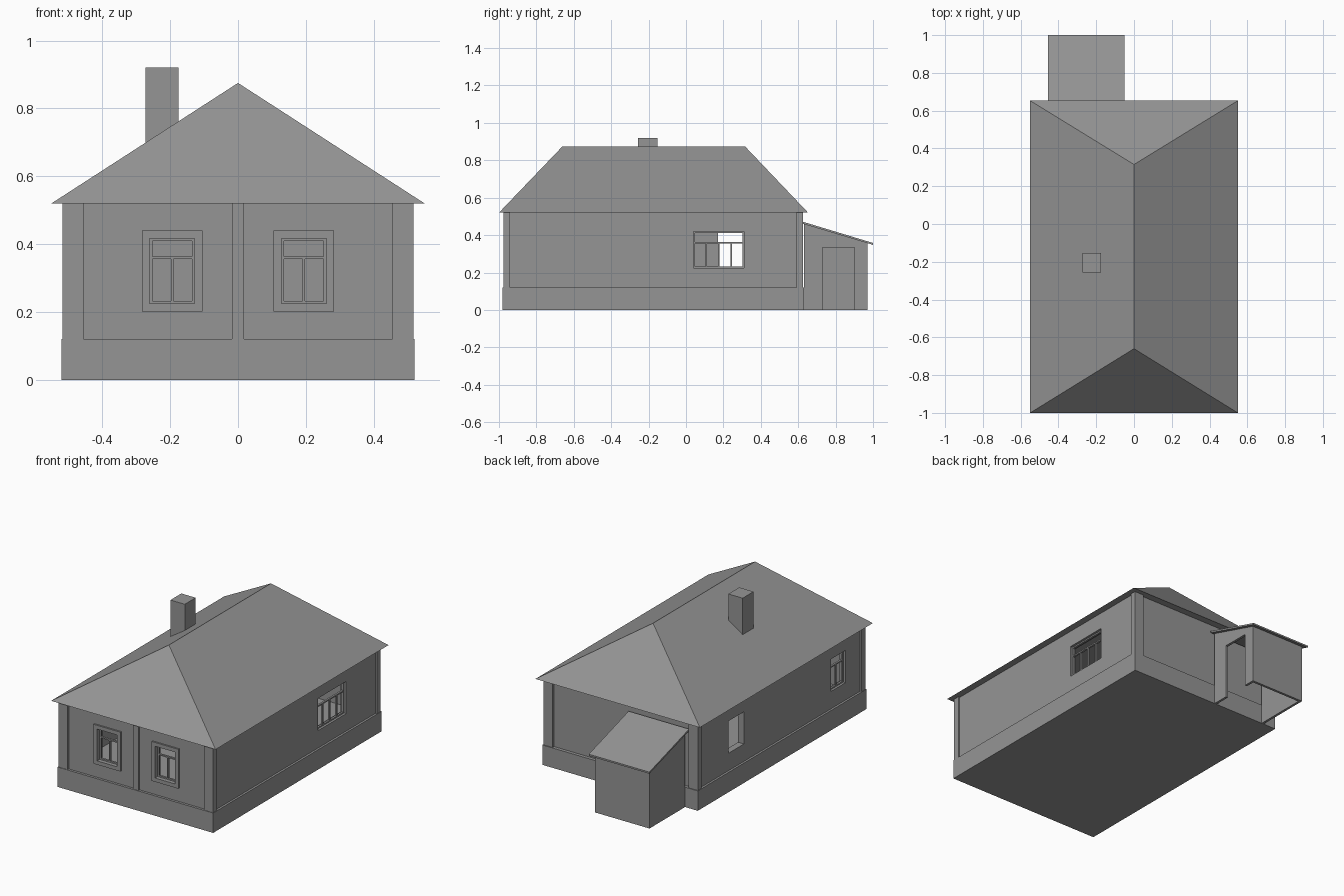
import bpy, bmesh

cube = bpy.data.objects.get("Cube")
if cube:
    bpy.data.objects.remove(cube, do_unlink=True)

GREY = (0.3, 0.3, 0.3, 1)
grey = bpy.data.materials.new("plain_grey")
grey.use_nodes = True
grey.diffuse_color = GREY
grey.node_tree.nodes["Principled BSDF"].inputs["Base Color"].default_value = GREY


def add_object(name, bm):
    bmesh.ops.recalc_face_normals(bm, faces=bm.faces)
    mesh = bpy.data.meshes.new(name)
    bm.to_mesh(mesh)
    bm.free()
    mesh.materials.append(grey)
    obj = bpy.data.objects.new(name, mesh)
    bpy.context.collection.objects.link(obj)
    return obj


def box(name, x, y, z):
    """Box from three (low, high) ranges."""
    bm = bmesh.new()
    bmesh.ops.create_cube(bm, size=1)
    for v in bm.verts:
        v.co = [r[0] + (c + 0.5) * (r[1] - r[0]) for c, r in zip(v.co, (x, y, z))]
    return add_object(name, bm)


def prism(name, profile, x0, x1):
    """Profile in (y, z), extruded along x."""
    bm = bmesh.new()
    face = bm.faces.new([bm.verts.new((x0, y, z)) for y, z in profile])
    new = bmesh.ops.extrude_face_region(bm, geom=[face])["geom"]
    for v in new:
        if isinstance(v, bmesh.types.BMVert):
            v.co.x = x1
    return add_object(name, bm)


def wall(name, axis, pos, span, openings):
    """Thick wall along x or y with rectangular openings (u0, u1, z0, z1)."""
    us = sorted({*span, *(u for o in openings for u in o[:2])})
    zs = sorted({BASE, EAVE, *(z for o in openings for z in o[2:])})
    bm = bmesh.new()
    grid = {(u, z): bm.verts.new((u, pos, z) if axis == "x" else (pos, u, z))
            for u in us for z in zs}
    for u0, u1 in zip(us, us[1:]):
        for z0, z1 in zip(zs, zs[1:]):
            cu, cz = (u0 + u1) / 2, (z0 + z1) / 2
            if not any(a < cu < b and c < cz < d for a, b, c, d in openings):
                bm.faces.new([grid[k] for k in ((u0, z0), (u1, z0), (u1, z1), (u0, z1))])
    obj = add_object(name, bm)
    solid = obj.modifiers.new("thickness", "SOLIDIFY")
    solid.thickness, solid.offset = 0.04, 0
    return obj


def bars(name, axis, pos, opening, uprights, t=0.004):
    """Sash frame, transom and glazing bars inside an opening."""
    u0, u1, z0, z1 = opening
    rail = 0.36
    parts = [(u0, u1, z0, z0 + 2 * t), (u0, u1, z1 - 2 * t, z1),
             (u0, u0 + 2 * t, z0, z1), (u1 - 2 * t, u1, z0, z1),
             (u0, u1, rail - t, rail + t)]
    parts += [(u - t, u + t, z0, rail) for u in uprights]
    depth = (pos - 0.006, pos + 0.006)
    for i, (a, b, c, d) in enumerate(parts):
        x, y = ((a, b), depth) if axis == "x" else (depth, (a, b))
        box(f"{name}_bar_{i}", x, y, (c, d))


BASE, EAVE, RIDGE = 0.12, 0.52, 0.875

# Plinth
box("plinth", (-0.52, 0.52), (-0.98, 0.63), (0, BASE))

# Walls with window openings
front_windows = {"right": (-0.26, -0.128, 0.225, 0.417),
                 "left": (0.128, 0.26, 0.225, 0.417)}
side_window = (0.04, 0.31, 0.225, 0.42)
small_window = (-0.80, -0.66, 0.225, 0.42)
rear_window = (0.17, 0.32, 0.225, 0.42)
wall("front_wall", "x", -0.945, (-0.5, 0.5), list(front_windows.values()))
wall("back_wall", "x", 0.59, (-0.5, 0.5), [])
wall("left_wall", "y", 0.487, (-0.96, 0.605), [side_window])
wall("right_wall", "y", -0.487, (-0.96, 0.605), [small_window, rear_window])

# Pilasters on the corners and front middle
for side, s in (("right", -1), ("left", 1)):
    x = tuple(sorted((s * 0.455, s * 0.517)))
    box(f"front_{side}_pilaster", x, (-0.977, -0.94), (BASE, EAVE))
    box(f"back_{side}_pilaster", x, (0.59, 0.625), (BASE, EAVE))
box("front_middle_pilaster", (-0.018, 0.018), (-0.977, -0.94), (BASE, EAVE))

# Window frames and trims
for side, o in front_windows.items():
    bars(f"front_{side}_window", "x", -0.945, o, [(o[0] + o[1]) / 2])
    a, b, c, d, w = *o, 0.023
    for i, (u0, u1, z0, z1) in enumerate((
            (a - w, a, c - w, d + w), (b, b + w, c - w, d + w),
            (a, b, c - w, c), (a, b, d, d + w))):
        box(f"front_{side}_trim_{i}", (u0, u1), (-0.975, -0.96), (z0, z1))
bars("left_window", "y", 0.487, side_window, [0.108, 0.175, 0.243])
bars("right_window", "y", -0.487, small_window, [-0.73])

# Hipped roof
bm = bmesh.new()
corners = [bm.verts.new((x, y, EAVE)) for x, y in
           ((-0.55, -1), (0.55, -1), (0.55, 0.653), (-0.55, 0.653))]
ridge = [bm.verts.new((0, y, RIDGE)) for y in (-0.66, 0.315)]
bm.faces.new(corners)
bm.faces.new((corners[0], corners[1], ridge[0]))
bm.faces.new((corners[1], corners[2], ridge[1], ridge[0]))
bm.faces.new((corners[2], corners[3], ridge[1]))
bm.faces.new((corners[3], corners[0], ridge[0], ridge[1]))
add_object("hipped_roof", bm)

# Chimney
box("chimney", (-0.272, -0.176), (-0.257, -0.153), (0.6, 0.92))

# Porch: open doorway on its left side, lean-to roof
side_profile = [(0.63, 0), (0.63, 0.464), (0.97, 0.358), (0.97, 0)]
doorway = [(0.9, 0), (0.9, 0.335), (0.73, 0.335), (0.73, 0)]
prism("porch_left_wall", side_profile + doorway, -0.085, -0.07)
prism("porch_right_wall", side_profile, -0.435, -0.42)
box("porch_back_wall", (-0.42, -0.085), (0.955, 0.97), (0, 0.358))
prism("porch_roof", [(0.62, 0.462), (0.62, 0.473), (1, 0.358), (1, 0.348)], -0.455, -0.05)
